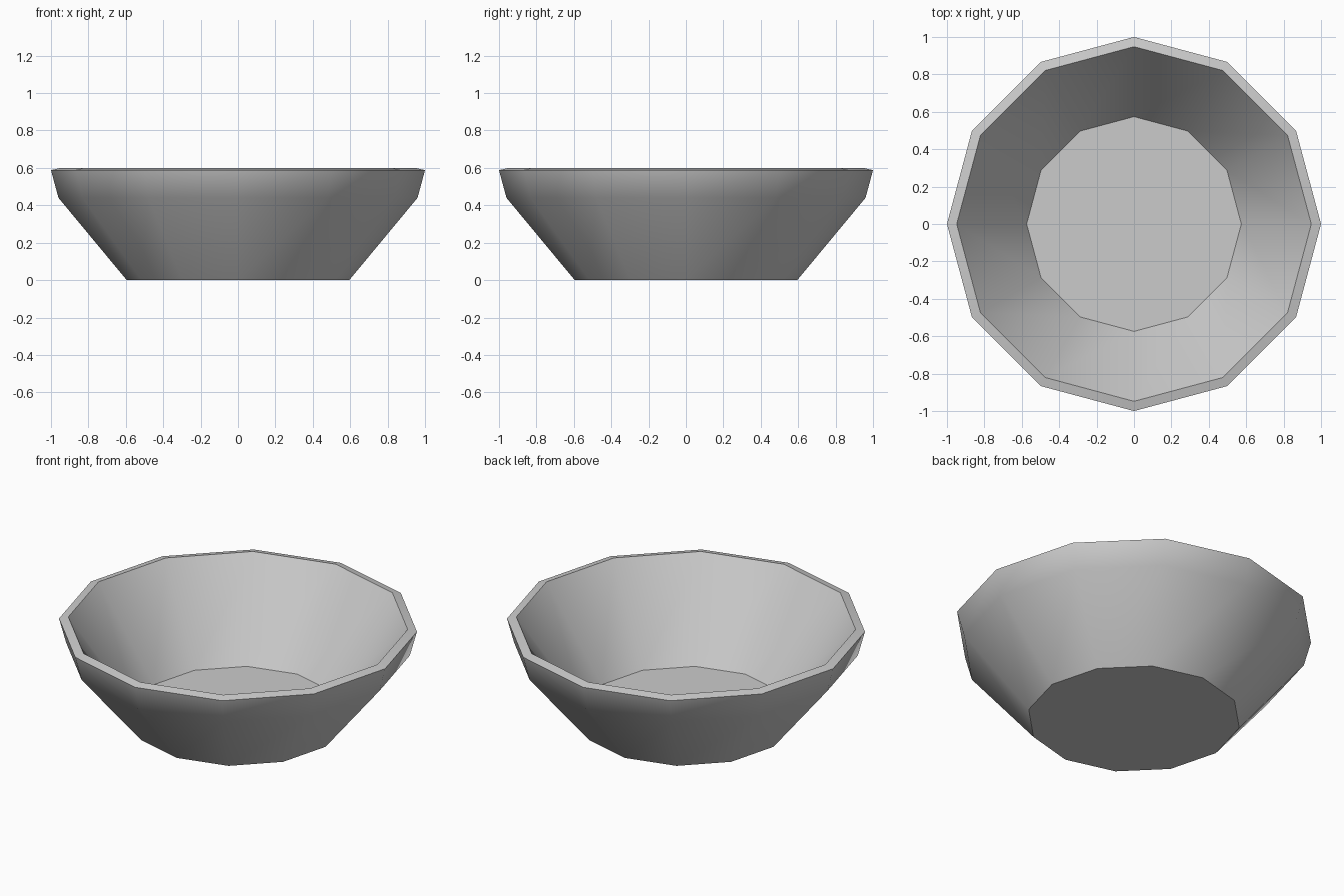
import bpy
import bmesh
from math import cos, sin, tau, radians

cube = bpy.data.objects.get("Cube")
if cube:
    bpy.data.objects.remove(cube, do_unlink=True)

SIDES = 12

# Wall section: outer base, outer shoulder, outer lip, inner lip, floor
PROFILE = [(0.595, 0.0), (0.96, 0.44), (1.0, 0.588),
           (0.948, 0.60), (0.574, 0.068)]

grey = bpy.data.materials.new("light grey")
grey.use_nodes = True
colour = (0.6, 0.6, 0.6, 1.0)
grey.diffuse_color = colour
grey.node_tree.nodes["Principled BSDF"].inputs["Base Color"].default_value = colour

# Bowl: one ring of vertices per profile point, bridged with quads
bm = bmesh.new()
rings = []
for radius, height in PROFILE:
    rings.append([bm.verts.new((radius * cos(tau * i / SIDES),
                                radius * sin(tau * i / SIDES), height))
                  for i in range(SIDES)])
for low, high in zip(rings, rings[1:]):
    for i in range(SIDES):
        j = (i + 1) % SIDES
        bm.faces.new((low[i], low[j], high[j], high[i]))

# Underside and inner floor
bm.faces.new(reversed(rings[0]))
bm.faces.new(rings[-1])
bmesh.ops.recalc_face_normals(bm, faces=bm.faces)

mesh = bpy.data.meshes.new("bowl")
bm.to_mesh(mesh)
bm.free()
mesh.materials.append(grey)
bowl = bpy.data.objects.new("bowl", mesh)
bpy.context.collection.objects.link(bowl)

# Smooth walls, crisp lip and floor edges
bpy.ops.object.select_all(action="DESELECT")
bowl.select_set(True)
bpy.context.view_layer.objects.active = bowl
bpy.ops.object.shade_smooth_by_angle(angle=radians(35))

# Large wall panels dominate the shading around the shoulder
weighted = bowl.modifiers.new("weighted normals", "WEIGHTED_NORMAL")
weighted.keep_sharp = True
